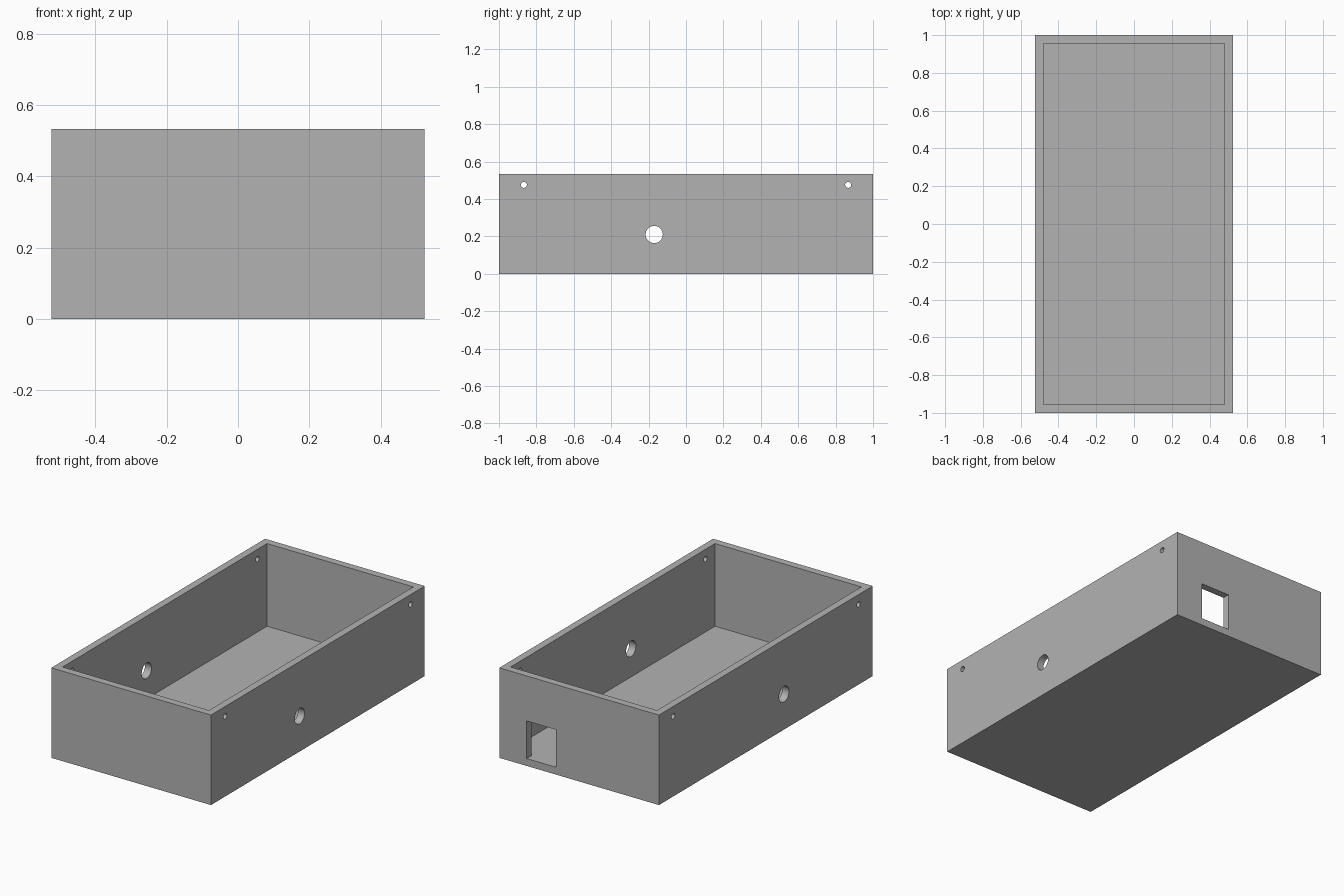
import bpy
import bmesh
from math import pi
from mathutils import Matrix, Vector

WIDTH, LENGTH, HEIGHT, WALL = 1.046, 2.0, 0.533, 0.0435

old = bpy.data.objects.get("Cube")
if old:
    bpy.data.objects.remove(old, do_unlink=True)

grey = bpy.data.materials.new("plain grey")
grey.use_nodes = True
colour = (0.45, 0.45, 0.45, 1)
grey.diffuse_color = colour
grey.node_tree.nodes["Principled BSDF"].inputs["Base Color"].default_value = colour


def add_object(name, bm):
    mesh = bpy.data.meshes.new(name)
    bm.to_mesh(mesh)
    bm.free()
    mesh.materials.append(grey)
    obj = bpy.data.objects.new(name, mesh)
    bpy.context.collection.objects.link(obj)
    return obj


def box(bm, low, high):
    low, high = Vector(low), Vector(high)
    matrix = Matrix.Translation((low + high) / 2) @ Matrix.Diagonal((*(high - low), 1))
    bmesh.ops.create_cube(bm, size=1, matrix=matrix)


def cross_drill(bm, y, z, radius):
    """Rod along x that pierces both long walls."""
    matrix = Matrix.Translation((0, y, z)) @ Matrix.Rotation(pi / 2, 4, "Y")
    bmesh.ops.create_cone(bm, cap_ends=True, segments=32, radius1=radius,
                          radius2=radius, depth=WIDTH * 1.2, matrix=matrix)


# Open tray: inset the top of a block and sink it down to the floor
bm = bmesh.new()
box(bm, (-WIDTH / 2, -LENGTH / 2, 0), (WIDTH / 2, LENGTH / 2, HEIGHT))
bm.normal_update()
top = max(bm.faces, key=lambda f: f.calc_center_median().z)
bmesh.ops.inset_region(bm, faces=[top], thickness=WALL, use_even_offset=True)
sunk = bmesh.ops.extrude_discrete_faces(bm, faces=[top])["faces"][0]
for vert in sunk.verts:
    vert.co.z = WALL
bmesh.ops.recalc_face_normals(bm, faces=bm.faces)
enclosure = add_object("enclosure_tray", bm)

# Cutters: corner screw holes, cable hole, and rear port level with the floor
bm = bmesh.new()
for side in (-1, 1):
    cross_drill(bm, side * 0.867, 0.475, 0.016)
cross_drill(bm, -0.17, 0.21, 0.046)
box(bm, (0.15, LENGTH / 2 - WALL * 1.5, WALL), (0.343, LENGTH / 2 + WALL, 0.266))
cutter = add_object("hole_cutters", bm)
cutter.hide_render = True

cut = enclosure.modifiers.new("holes", "BOOLEAN")
cut.operation = "DIFFERENCE"
cut.solver = "EXACT"
cut.object = cutter

# Apply the cut, then smooth only the round hole walls
bpy.ops.object.select_all(action="DESELECT")
enclosure.select_set(True)
bpy.context.view_layer.objects.active = enclosure
bpy.ops.object.modifier_apply(modifier=cut.name)
bpy.data.objects.remove(cutter, do_unlink=True)
bpy.ops.object.shade_smooth_by_angle(angle=pi / 6)
